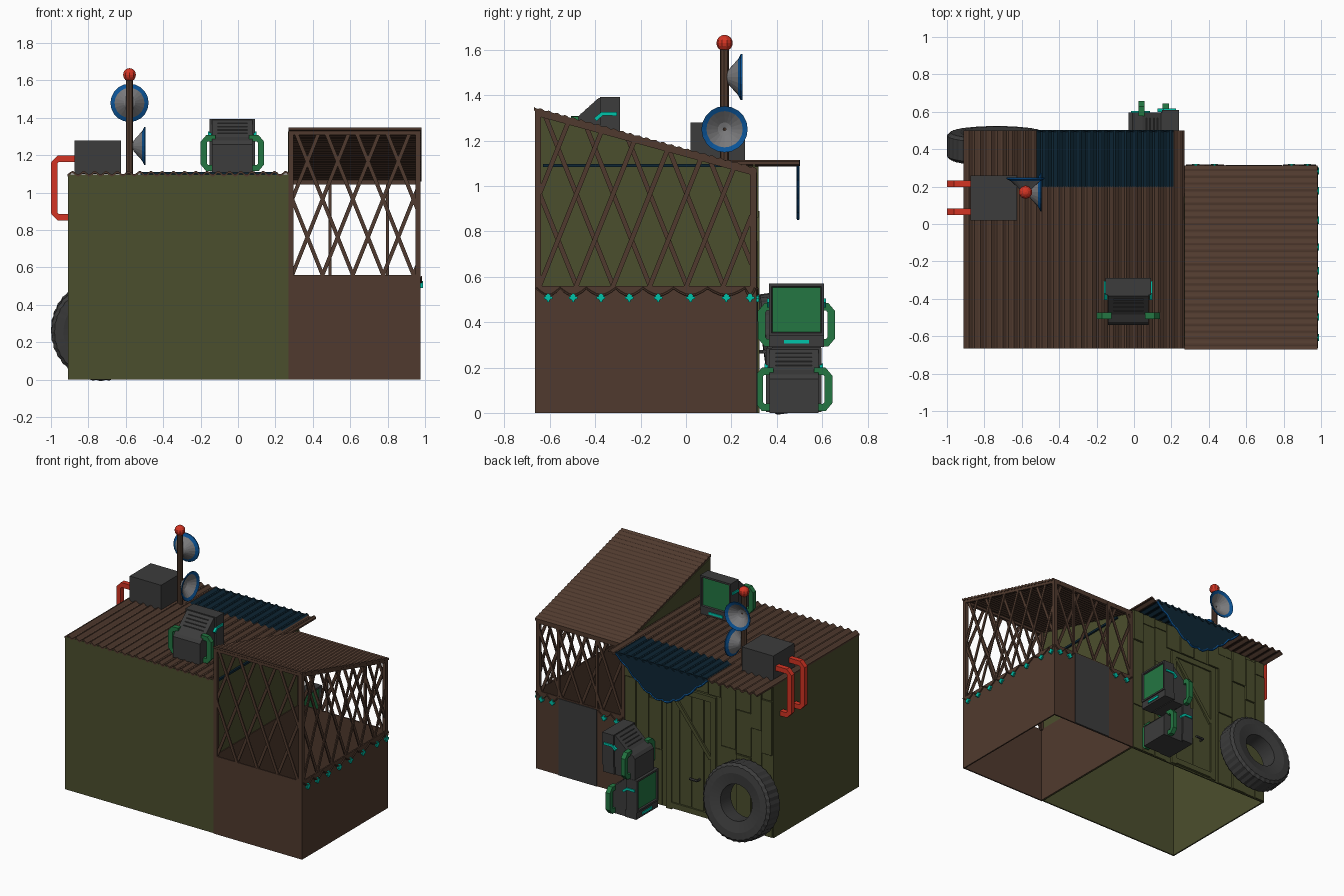
import bpy, bmesh, math, random
from mathutils import Matrix, Vector

if "Cube" in bpy.data.objects:
    bpy.data.objects.remove(bpy.data.objects["Cube"])
random.seed(4)

def lin(c):
    c /= 255
    return c / 12.92 if c < 0.04 else ((c + 0.055) / 1.055) ** 2.4

M = {}
for nm, c in dict(olive=(75, 78, 45), brown=(80, 58, 46), grey=(60, 60, 60), screen_green=(35, 118, 66),
                  teal=(0, 195, 170), red=(212, 52, 35), blue=(10, 84, 152), navy=(13, 38, 53),
                  pale_grey=(122, 122, 124)).items():
    M[nm] = bpy.data.materials.new(nm)
    M[nm].diffuse_color = (lin(c[0]), lin(c[1]), lin(c[2]), 1)

def finish(name, bm, *mats, mx=None):
    if mx is not None:
        bm.transform(mx)
    bmesh.ops.recalc_face_normals(bm, faces=bm.faces[:])
    me = bpy.data.meshes.new(name)
    bm.to_mesh(me)
    bm.free()
    for m in mats:
        me.materials.append(M[m])
    ob = bpy.data.objects.new(name, me)
    bpy.context.collection.objects.link(ob)
    return ob

def add_box(bm, x0, x1, y0, y1, z0, z1):
    mat = Matrix.Translation(((x0 + x1) / 2, (y0 + y1) / 2, (z0 + z1) / 2)) @ Matrix.Diagonal((x1 - x0, y1 - y0, z1 - z0, 1))
    bmesh.ops.create_cube(bm, size=1, matrix=mat)

def box(name, mat, *d, mx=None):
    bm = bmesh.new()
    add_box(bm, *d)
    return finish(name, bm, mat, mx=mx)

def prism(name, mat, pts, f, a, b, mx=None):
    # closed 2D profile swept from a to b, placed by f(u, v, sweep)
    bm = bmesh.new()
    A = [bm.verts.new(f(u, v, a)) for u, v in pts]
    B = [bm.verts.new(f(u, v, b)) for u, v in pts]
    n = len(pts)
    for i in range(n):
        j = (i + 1) % n
        bm.faces.new((A[i], A[j], B[j], B[i]))
    bm.faces.new(A)
    bm.faces.new(B)
    return finish(name, bm, mat, mx=mx)

def add_tube(bm, path, r, n=8, ref=(0.31, 0.52, 0.79)):
    # n-sided tube; ref sets which way its flats face
    P = [Vector(p) for p in path]
    rings = []
    side = None
    for i, p in enumerate(P):
        t = (P[min(i + 1, len(P) - 1)] - P[max(i - 1, 0)]).normalized()
        if side is None:
            side = t.cross(Vector(ref)).normalized()
        side = (side - t * side.dot(t)).normalized()
        up = t.cross(side)
        ang = [(k + 0.5) * math.tau / n for k in range(n)]
        rings.append([bm.verts.new(p + r * (side * math.cos(a) + up * math.sin(a))) for a in ang])
    for a, b in zip(rings, rings[1:]):
        for k in range(n):
            bm.faces.new((a[k], a[(k + 1) % n], b[(k + 1) % n], b[k]))
    bm.faces.new(rings[0])
    bm.faces.new(rings[-1])

def tube(name, mat, path, r, n=8, mx=None, **kw):
    bm = bmesh.new()
    add_tube(bm, path, r, n, **kw)
    return finish(name, bm, mat, mx=mx)

def lathe(bm, prof, n, scale=lambda i, r: r):
    # closed (radius, height) profile turned around z
    R = [[bm.verts.new((scale(i, r) * math.cos(i * math.tau / n), scale(i, r) * math.sin(i * math.tau / n), h)) for r, h in prof] for i in range(n)]
    m = len(prof)
    for i in range(n):
        a, b = R[i], R[(i + 1) % n]
        for k in range(m):
            bm.faces.new((a[k], a[(k + 1) % m], b[(k + 1) % m], b[k]))

def wavy(u0, u1, zf, period, amp, thick):
    n = round((u1 - u0) / period * 6)
    us = [u0 + (u1 - u0) * i / n for i in range(n + 1)]
    top = [(u, zf(u) + amp * math.sin(math.tau * u / period)) for u in us]
    return top + [(u, z - thick) for u, z in reversed(top)]

XZ = lambda u, v, s: (u, s, v)
YZ = lambda u, v, s: (s, u, v)
slope = lambda y: 1.347 - 0.274 * (y + 0.67)

# main shed walls, open below, with gable wall
bm = bmesh.new()
add_box(bm, -0.91, 0.27, -0.66, -0.65, 0, 1.097)
add_box(bm, -0.91, 0.265, 0.295, 0.305, 0, 1.097)
add_box(bm, -0.91, -0.90, -0.65, 0.295, 0, 1.097)
finish("shed_walls", bm, "olive")
prism("gable_wall", "olive", [(-0.65, 0), (0.305, 0), (0.305, slope(0.305) - 0.015), (-0.65, slope(-0.65) - 0.015)], YZ, 0.266, 0.276)

# corrugated roofs, with the blue sheet let into the back edge
flat = lambda u: 1.107
for nm, mat, x0, x1, y0, y1 in (("shed_roof", "brown", -0.912, 0.27, -0.665, 0.2), ("shed_roof_left_eave", "brown", -0.912, -0.52, 0.2, 0.5),
                                ("shed_roof_right_eave", "brown", 0.21, 0.27, 0.2, 0.5), ("blue_roof_sheet", "navy", -0.52, 0.21, 0.198, 0.503)):
    prism(nm, mat, wavy(x0, x1, flat, 0.06, 0.009, 0.012), XZ, y0, y1)
prism("porch_roof", "brown", wavy(-0.67, 0.312, slope, 0.036, 0.003, 0.015), YZ, 0.27, 0.98)
box("blue_wall_strip", "navy", 0.277, 0.29, -0.63, 0.16, 1.083, 1.098)

# hanging cloth with a blue hem
hem = []
for i in range(33):
    t = i / 32
    hem.append((-0.52 + 0.73 * t, 1.1 - 0.235 * math.sin(math.pi * t) ** 1.2 - 0.014 * abs(math.sin(8 * math.pi * t))))
prism("awning_cloth", "navy", [(0.21, 1.11), (-0.52, 1.11)] + hem, XZ, 0.491, 0.497)
tube("awning_hem", "blue", [(x, 0.494, z) for x, z in hem], 0.007, 6)

# uneven planks on the back wall, around the door
bm = bmesh.new()
x = -0.905
while x < 0.262:
    w = min(random.uniform(0.07, 0.13), 0.268 - x)
    over_door = x + w > -0.47 and x < -0.06
    z = 0.9 if over_door else 0.0
    while z < 1.07:
        h = min(random.uniform(0.25, 0.6), 1.09 - z)
        add_box(bm, x + 0.003, x + w - 0.003, 0.3, random.uniform(0.309, 0.32), z + 0.003, z + h - 0.003)
        z += h
    x += w
finish("back_planks", bm, "olive")
bm = bmesh.new()
for i in range(4):
    add_box(bm, -0.455 + i * 0.096, -0.363 + i * 0.096, 0.3, 0.311 + 0.003 * (i % 2), 0.01, 0.88)
for a, b, c, d in [(-0.46, -0.42, 0, 0.89), (-0.11, -0.07, 0, 0.89), (-0.46, -0.07, 0.85, 0.89), (-0.46, -0.07, 0.01, 0.05)]:
    add_box(bm, a, b, 0.3, 0.324, c, d)
add_tube(bm, [(-0.42, 0.312, 0.44), (-0.11, 0.312, 0.84)], 0.018, 4, ref=(0, 1, 0))
finish("shed_door", bm, "olive")
tube("door_handle", "grey", [(-0.33, 0.315, 0.27), (-0.33, 0.345, 0.27), (-0.27, 0.345, 0.27)], 0.009, 6)

# porch lower walls, open below
bm = bmesh.new()
add_box(bm, 0.27, 0.975, -0.665, -0.655, 0, 0.56)
add_box(bm, 0.965, 0.975, -0.655, 0.3, 0, 0.56)
add_box(bm, 0.27, 0.975, 0.3, 0.31, 0, 0.56)
add_box(bm, 0.276, 0.281, -0.655, 0.3, 0, 0.56)
finish("porch_walls", bm, "brown")
box("porch_door", "grey", 0.49, 0.79, 0.305, 0.315, 0, 0.55)

# lattice panels: crossing bars clipped to each panel outline
def lattice(name, u0, u1, top, place, depth):
    bm = bmesh.new()
    a, k = top(0), top(1) - top(0)
    step, run = 0.162, 0.4
    for sgn in (1, -1):
        for i in range(-8, 16):
            c = u0 + i * step
            d = sgn * run            # u = c + d*t, z = 0.56 + t
            lo, hi = 0.0, 9.0
            for p, q in ((-d, c - u0), (d, u1 - c), (1 - k * d, a + k * c - 0.56)):   # p*t <= q
                if p > 0: hi = min(hi, q / p)
                else: lo = max(lo, q / p)
            if hi - lo < 0.02:
                continue
            off = 0.004 * sgn
            vs = []
            for t in (lo, hi):
                for s in (-0.011, 0.011):
                    for e in (-0.004, 0.004):
                        vs.append(bm.verts.new(place(c + d * t + s, 0.56 + t, depth + off + e)))
            for f in ((0, 1, 3, 2), (4, 5, 7, 6), (0, 1, 5, 4), (2, 3, 7, 6), (0, 2, 6, 4), (1, 3, 7, 5)):
                bm.faces.new([vs[j] for j in f])
    finish(name, bm, "brown")

zf, zb = slope(-0.66) - 0.01, slope(0.305) - 0.012
lattice("front_lattice", 0.29, 0.96, lambda u: zf, XZ, -0.656)
lattice("back_lattice", 0.29, 0.96, lambda u: zb, XZ, 0.302)
lattice("side_lattice", -0.645, 0.29, lambda u: slope(u) - 0.012, YZ, 0.966)
bm = bmesh.new()
for x0 in (0.27, 0.948):
    add_box(bm, x0, x0 + 0.027, -0.665, -0.638, 0.55, zf)
    add_box(bm, x0, x0 + 0.027, 0.283, 0.31, 0.55, zb)
for x0 in (0.485, 0.79):
    add_box(bm, x0, x0 + 0.016, 0.297, 0.312, 0.55, zb)
add_box(bm, 0.27, 0.975, -0.665, -0.645, zf - 0.025, zf)
add_box(bm, 0.27, 0.975, 0.29, 0.31, zb - 0.025, zb)
finish("porch_posts", bm, "brown")
prism("side_top_rail", "brown", [(-0.66, zf - 0.025), (0.31, zb - 0.025), (0.31, zb), (-0.66, zf)], YZ, 0.957, 0.975)

# string of lights: sagging wire with small cross-shaped lamps
wire, bulbs = bmesh.new(), bmesh.new()
def swags(nodes, place):
    path = []
    for i in range(len(nodes) - 1):
        a, b = nodes[i], nodes[i + 1]
        path += [place(a + (b - a) * j / 6, 0.55 - 0.032 * math.sin(math.pi * j / 6)) for j in range(6)]
        c = Vector(place((a + b) / 2, 0.508))
        for w, h in ((0.006, 0.019), (0.019, 0.006), (0.011, 0.011)):
            p, q = Vector(place(-w, -h)), Vector(place(w, h))
            x, y = (w, 0.008) if abs(q.x - p.x) > 1e-6 else (0.008, w)
            add_box(bulbs, c.x - x, c.x + x, c.y - y, c.y + y, c.z - h, c.z + h)
    path.append(place(nodes[-1], 0.55))
    add_tube(wire, path, 0.005, 5)
swags([-0.66, -0.555, -0.44, -0.31, -0.19, -0.055, 0.095, 0.26, 0.305], lambda u, z: (0.98, u, z))
swags([0.28, 0.38, 0.48], lambda u, z: (u, 0.314, z))
swags([0.8, 0.885, 0.97], lambda u, z: (u, 0.314, z))
finish("light_wire", wire, "brown")
finish("light_bulbs", bulbs, "teal")

# roof unit with red pipes
box("roof_unit", "grey", -0.875, -0.625, 0.02, 0.26, 1.1, 1.28)
for i, y in enumerate((0.065, 0.215)):
    tube(f"red_pipe_{i}", "red", [(-0.86, y, 1.182), (-0.96, y, 1.182), (-0.982, y, 1.16), (-0.982, y, 0.89), (-0.96, y, 0.868), (-0.905, y, 0.868)],
         0.025, 4, ref=(0, 1, 0))

# mast with beacon and two dishes
tube("mast", "brown", [(-0.58, 0.17, 1.09), (-0.58, 0.17, 1.62)], 0.02)
bm = bmesh.new()
bmesh.ops.create_uvsphere(bm, u_segments=10, v_segments=8, radius=0.036, matrix=Matrix.Translation((-0.58, 0.17, 1.63)))
finish("beacon", bm, "red")
def dish(name, mx):
    bm = bmesh.new()
    lathe(bm, [(0.006, 0), (0.03, 0.01), (0.06, 0.037), (0.08, 0.055), (0.102, 0.066), (0.102, 0.073), (0.08, 0.063), (0.058, 0.045), (0.03, 0.023), (0.006, 0.016)], 20)
    for f in bm.faces:
        c = f.calc_center_median()
        f.material_index = int(math.hypot(c.x, c.y) > 0.08)
    finish(name, bm, "pale_grey", "blue", mx=mx)
dish("upper_dish", Matrix.Translation((-0.58, 0.175, 1.48)) @ Matrix.Rotation(-math.pi / 2, 4, 'X'))
dish("lower_dish", Matrix.Translation((-0.567, 0.17, 1.25)) @ Matrix.Rotation(math.pi / 2, 4, 'Y'))

# leaning tyre with fine tread
bm = bmesh.new()
lathe(bm, [(0.125, -0.06), (0.2, -0.075), (0.25, -0.072), (0.268, -0.055), (0.268, 0.055), (0.25, 0.072), (0.2, 0.075), (0.125, 0.06)], 72,
      lambda i, r: r * (0.98 if r > 0.24 and i % 2 else 1))
finish("tyre", bm, "grey", mx=Matrix.Translation((-0.733, 0.418, 0.265)) @ Matrix.Rotation(math.radians(98), 4, 'X'))

# box monitors: screen faces local +y
def monitor(name, loc, turn):
    mx = Matrix.Translation(loc) @ Matrix.Rotation(math.radians(turn), 4, 'Z')
    bm = bmesh.new()
    add_box(bm, -0.122, 0.122, 0.035, 0.125, 0.055, 0.285)
    face = max(bm.faces, key=lambda f: f.calc_center_median().y)
    bmesh.ops.inset_region(bm, faces=[face], thickness=0.018, depth=0)
    bmesh.ops.inset_region(bm, faces=[face], thickness=0.006, depth=-0.01)
    face.material_index = 1
    add_box(bm, -0.122, 0.122, 0.03, 0.118, 0.005, 0.055)
    for i in range(4):   # cooling slats on the sloping back
        y = 0.015 - i * 0.02
        add_box(bm, -0.08, 0.08, y - 0.006, y + 0.006, 0.2, 0.283 + 0.9 * (y - 0.035))
    finish(name + "_case", bm, "grey", "screen_green", mx=mx)
    prism(name + "_back", "grey", [(0.04, 0), (0.04, 0.28), (0.03, 0.28), (-0.07, 0.19), (-0.11, 0.17), (-0.125, 0.15), (-0.125, 0)], YZ, -0.108, 0.108, mx=mx)
    box(name + "_light", "teal", -0.055, 0.055, 0.115, 0.124, 0.02, 0.037, mx=mx)
    for s, side in ((-1, "left"), (1, "right")):
        tube(f"{name}_{side}_handle", "screen_green", [(s * px, -0.075, z) for px, z in
             ((0.09, 0.183), (0.135, 0.183), (0.153, 0.162), (0.153, 0.045), (0.135, 0.024), (0.09, 0.024))], 0.024, 4, mx=mx, ref=(0, 1, 0))
        tube(f"{name}_{side}_trim", "teal", [(s * 0.121, 0.015, 0.185), (s * 0.121, 0.045, 0.21), (s * 0.121, 0.11, 0.21)], 0.012, 4, mx=mx, ref=(1, 0, 0))
monitor("roof_monitor", (-0.03, -0.415, 1.108), 0)
monitor("upper_monitor", (0.115, 0.487, 0.285), -90)
monitor("lower_monitor", (0.095, 0.475, 0), 90)

for m in bpy.data.materials:
    if m.users and not m.is_grease_pencil:
        m.use_nodes = True
        m.node_tree.nodes["Principled BSDF"].inputs["Base Color"].default_value = m.diffuse_color
